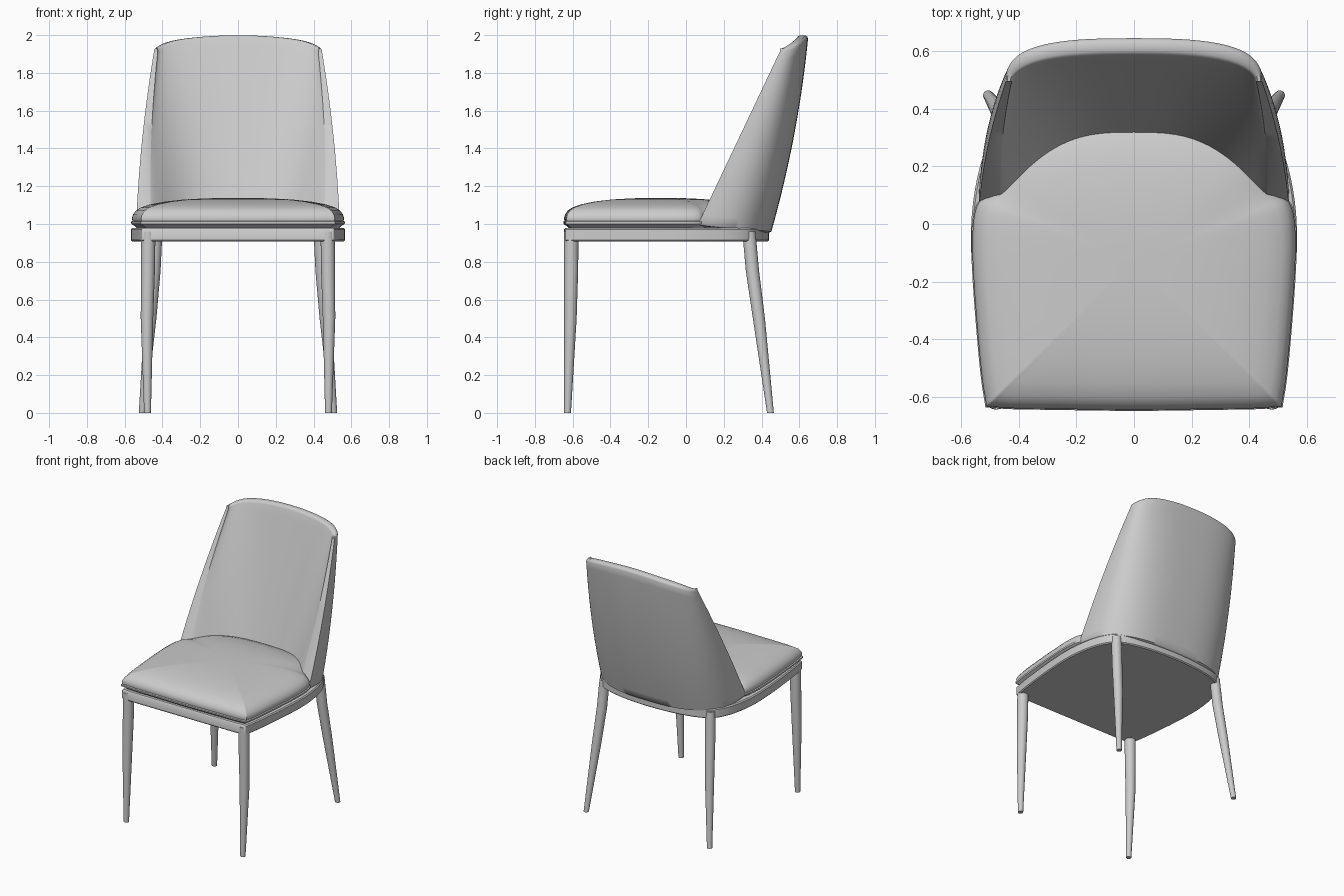
import bpy, bmesh, math
from mathutils import Vector

if "Cube" in bpy.data.objects:
    bpy.data.objects.remove(bpy.data.objects["Cube"])

grey = bpy.data.materials.new("plain grey")
grey.diffuse_color = (0.6, 0.6, 0.6, 1)
grey.use_nodes = True
grey.node_tree.nodes["Principled BSDF"].inputs["Base Color"].default_value = grey.diffuse_color


def loft(name, rings, caps=True, angle=40):
    """Skin a list of closed rings with equal point counts."""
    bm = bmesh.new()
    vs = [[bm.verts.new(p) for p in r] for r in rings]
    n = len(vs[0])
    for a, b in zip(vs, vs[1:]):
        for i in range(n):
            j = (i + 1) % n
            bm.faces.new((a[i], a[j], b[j], b[i]))
    if caps == "strip":            # rings made of two matching sides
        for r in (vs[0], vs[-1]):
            for i in range(n // 2 - 1):
                bm.faces.new((r[i], r[i + 1], r[n - 2 - i], r[n - 1 - i]))
    else:
        bm.faces.new(vs[0])
        bm.faces.new(vs[-1])
    bmesh.ops.recalc_face_normals(bm, faces=bm.faces)
    me = bpy.data.meshes.new(name)
    bm.to_mesh(me)
    bm.free()
    me.materials.append(grey)
    ob = bpy.data.objects.new(name, me)
    bpy.context.collection.objects.link(ob)
    bpy.ops.object.select_all(action='DESELECT')
    ob.select_set(True)
    bpy.context.view_layer.objects.active = ob
    bpy.ops.object.shade_smooth_by_angle(angle=math.radians(angle))
    return ob


def outline(half, sub=5):
    """Mirror a half outline and smooth it with a closed Catmull-Rom curve."""
    pts = [Vector(p) for p in half]
    pts += [Vector((-p.x, p.y)) for p in reversed(pts[1:-1])]
    n, out = len(pts), []
    for i in range(n):
        a, b, c, d = (pts[(i + k) % n] for k in (-1, 0, 1, 2))
        for k in range(sub):
            t = k / sub
            out.append(0.5 * (2 * b + (c - a) * t + (2 * a - 5 * b + 4 * c - d) * t * t
                              + (3 * b - a - 3 * c + d) * t ** 3))
    return out


def scaled(pts, s, z, cy=-0.13):
    return [(p.x * s, cy + (p.y - cy) * s, z) for p in pts]


# frame rail under the seat
rail = outline([(0, -.645), (.25, -.645), (.475, -.64), (.515, -.6), (.55, -.33), (.567, -.06),
                (.553, .12), (.51, .27), (.43, .365), (.25, .42), (0, .44)])
loft("frame_rail", [scaled(rail, s, z) for s, z in
                    ((.988, .908), (1, .915), (1, .972), (.988, .98))])

# seat cushion with a seam and a crowned top
seat = outline([(0, -.65), (.25, -.647), (.485, -.64), (.522, -.605), (.55, -.35), (.566, -.08),
                (.552, .06), (.5, .12), (.42, .26), (.25, .34), (0, .36)])
profile = [(.93, .97), (.965, .99), (.998, 1.0), (1, 1.012), (.987, 1.016), (.993, 1.03),
           (.982, 1.05), (.955, 1.071), (.91, 1.087), (.82, 1.104), (.68, 1.119),
           (.5, 1.13), (.3, 1.136), (.1, 1.138)]
loft("seat_cushion", [scaled(seat, s, z) for s, z in profile])


# wrap-around backrest: outer shell and padded inner face as one skin
def back_ring(t, thick=1.0, lift=0.0, steps=48):
    outer, inner = [], []
    for i in range(steps + 1):
        th = math.pi * (i / steps - 0.5)
        c = max(0.0, math.cos(th)) ** 0.71
        u = math.copysign(abs(math.sin(th)) ** 0.71, th)
        bottom = 1.0 - 0.04 * c
        top = 1.982 - 0.04 * u * u - 0.03 * abs(u) ** 10
        z = bottom + t * (top - bottom)
        a = z - 0.97
        w = 0.54 - 0.035 * a - 0.07 * a * a
        front = 0.05 + 0.474 * a
        rear = 0.455 + 0.28 * a - 0.09 * a * a
        pad = 0.285 + 0.298 * a
        w_in = w - 0.075 + 0.055 * t
        bell = max(0.0, 1 - abs(u) ** 3) ** (1.5 - 0.95 * t)
        o = Vector((w * u, front + (rear - front) * c, z + lift))
        n = Vector((w_in * u, front + (pad - front) * bell, z + lift))
        mid = (o + n) / 2
        outer.append(mid.lerp(o, thick))
        inner.append(mid.lerp(n, thick))
    return outer + inner[::-1]


rings = [back_ring(0, .85, -.006)] + [back_ring(k / 20) for k in range(21)]
rings += [back_ring(1, .85, .01), back_ring(1, .5, .017)]
loft("backrest", rings, caps="strip", angle=50)


# tapered legs
def leg(name, path, sides=20):
    rings = [[(x + r * math.cos(k * math.tau / sides), y + r * math.sin(k * math.tau / sides), z)
              for k in range(sides)] for x, y, z, r in path]
    loft(name, rings)


for side, sx in (("right", 1), ("left", -1)):
    leg("front_leg_" + side, [(sx * .475, -.607, .96, .038), (sx * .477, -.608, .75, .037),
                              (sx * .482, -.612, .5, .033), (sx * .479, -.627, 0, .018)])
    leg("rear_leg_" + side, [(sx * .435, .333, .96, .035), (sx * .445, .352, .75, .035),
                             (sx * .464, .386, .5, .032), (sx * .507, .447, 0, .018)])
